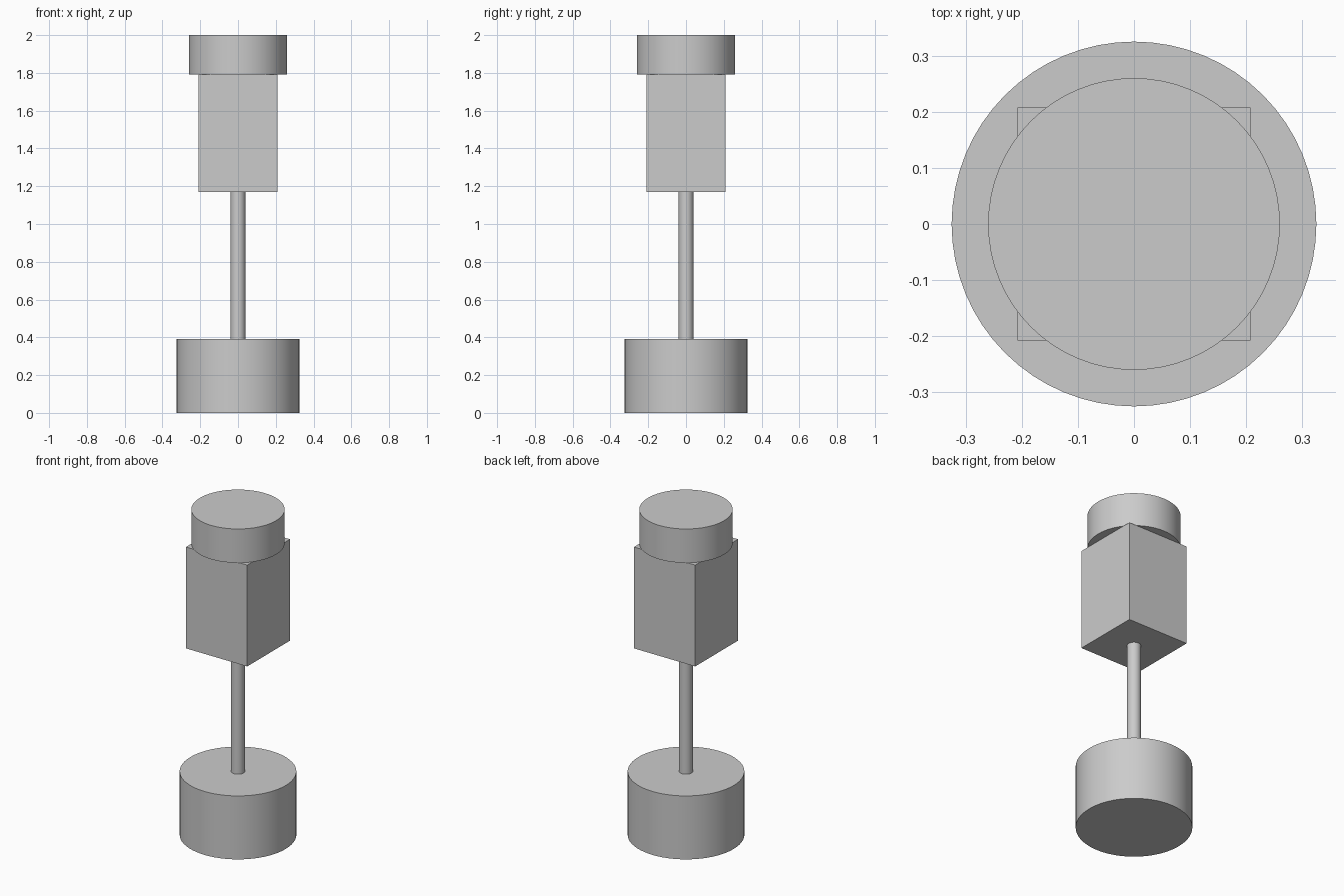
import bpy
import math

cube = bpy.data.objects.get("Cube")
if cube:
    bpy.data.objects.remove(cube, do_unlink=True)

GREY = (0.6, 0.6, 0.6, 1.0)
mat = bpy.data.materials.new("plain grey")
mat.use_nodes = True
mat.diffuse_color = GREY
mat.node_tree.nodes["Principled BSDF"].inputs["Base Color"].default_value = GREY

# Heights where the stacked parts meet
BASE_TOP, ROD_TOP, BLOCK_TOP, CAP_TOP = 0.39, 1.169, 1.792, 2.0


def finish(name):
    obj = bpy.context.object
    obj.name = name
    obj.data.materials.append(mat)
    return obj


def cylinder(name, radius, bottom, top):
    bpy.ops.mesh.primitive_cylinder_add(
        vertices=64, radius=radius, depth=top - bottom,
        location=(0, 0, (bottom + top) / 2))
    finish(name)
    bpy.ops.object.shade_smooth_by_angle(angle=math.radians(30))


def block(name, width, bottom, top):
    bpy.ops.mesh.primitive_cube_add(size=1, location=(0, 0, (bottom + top) / 2))
    finish(name).scale = (width, width, top - bottom)


# Round foot, thin rod, square body and round cap
cylinder("base", 0.325, 0, BASE_TOP)
cylinder("rod", 0.039, BASE_TOP, ROD_TOP)
block("body_block", 0.416, ROD_TOP, BLOCK_TOP)
cylinder("cap", 0.26, BLOCK_TOP, CAP_TOP)
